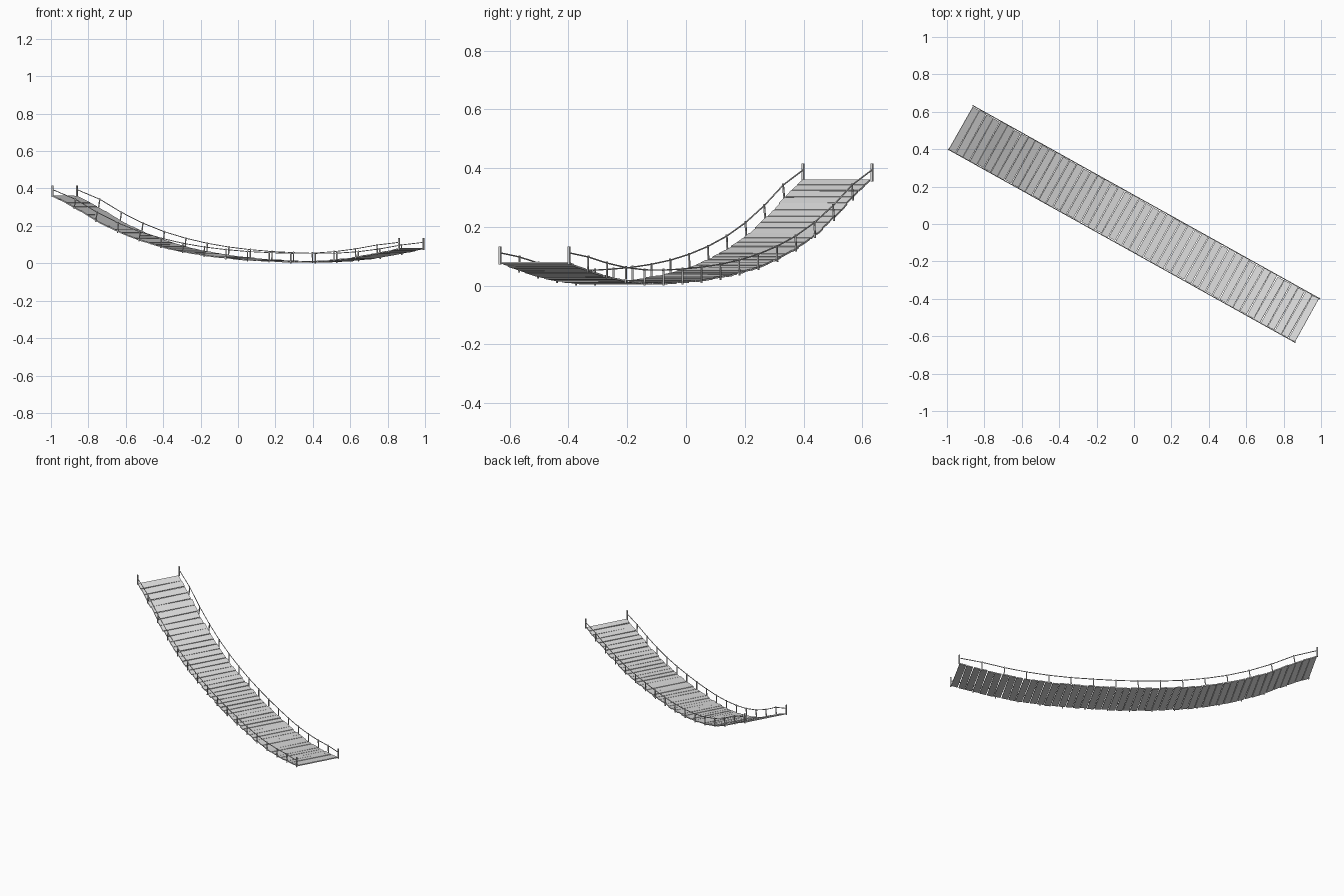
import bpy, math, random
from mathutils import Vector, Matrix

cube = bpy.data.objects.get("Cube")
if cube:
    bpy.data.objects.remove(cube)
random.seed(4)

# One grey for the whole bridge
GREY = (0.74, 0.74, 0.74, 1)
grey = bpy.data.materials.new("light grey")
grey.use_nodes = True
grey.diffuse_color = GREY
grey.node_tree.nodes["Principled BSDF"].inputs["Base Color"].default_value = GREY

# Height of the sagging deck at each post station
SAG = [.36, .298, .228, .17, .124, .089, .062, .042, .028,
       .018, .012, .008, .009, .017, .032, .053, .078]
BAYS = len(SAG) - 1
HALF, WIDTH = 1.06, 0.262
TURN = Matrix.Rotation(math.radians(-29.1), 4, 'Z')

def height(u):
    # Smooth curve through the stations
    i = min(max(int(u), 0), BAYS - 1)
    t = u - i
    b, c = SAG[i], SAG[i + 1]
    a = SAG[i - 1] if i else 2 * b - c
    d = SAG[i + 2] if i + 2 <= BAYS else 2 * c - b
    return b + t * (c - a + t * (2*a - 5*b + 4*c - d + t * (3*(b - c) + d - a))) / 2

def station(u):
    return Vector((-HALF + 2 * HALF * u / BAYS, 0, height(u)))

def slope_angle(u):
    d = station(min(u + .1, BAYS)) - station(max(u - .1, 0))
    return -math.atan2(d.z, d.x)

def box(name, size, matrix):
    bpy.ops.mesh.primitive_cube_add(size=1)
    o = bpy.context.object
    o.name = name
    o.matrix_world = TURN @ matrix @ Matrix.Diagonal((*size, 1))
    o.data.materials.append(grey)

# Deck planks, slightly uneven
COUNT = 50
pitch = BAYS / COUNT
for i in range(COUNT):
    u = (i + .5) * pitch
    a, b = station(i * pitch), station((i + 1) * pitch)
    tilt = slope_angle(u) + random.uniform(-.03, .03)
    shift = Vector((0, random.uniform(-.004, .004), random.uniform(-.001, .001)))
    m = (Matrix.Translation((a + b) / 2 + shift)
         @ Matrix.Rotation(tilt, 4, 'Y')
         @ Matrix.Rotation(random.uniform(-.012, .012), 4, 'Z'))
    box("deck_plank", ((b - a).length - .004, WIDTH, .006), m)

def rope(name, points, radius):
    c = bpy.data.curves.new(name, 'CURVE')
    c.dimensions = '3D'
    c.bevel_depth = radius
    c.bevel_resolution = 1
    c.use_fill_caps = True
    s = c.splines.new('POLY')
    s.points.add(len(points) - 1)
    for p, q in zip(s.points, points):
        p.co = (*(TURN @ q), 1)
    o = bpy.data.objects.new(name, c)
    c.materials.append(grey)
    bpy.context.collection.objects.link(o)

# Posts and hand rail on both edges
for side, label in ((1, "back"), (-1, "front")):
    edge = Vector((0, side * .134, 0))
    rail = []
    for i in range(BAYS + 1):
        end = i in (0, BAYS)
        tilt = 0 if end else slope_angle(i) * .35
        base = Matrix.Translation(station(i) + edge) @ Matrix.Rotation(tilt, 4, 'Y')
        low, high = (-.006, .056) if end else (-.008, .05)
        thick = .007 if end else .005
        box(label + "_post", (thick, thick, high - low),
            base @ Matrix.Translation((0, 0, (low + high) / 2)))
        rail.append(base @ Vector((0, 0, .034 if end else .045)))
    rope(label + "_hand_rail", rail, .0025)
